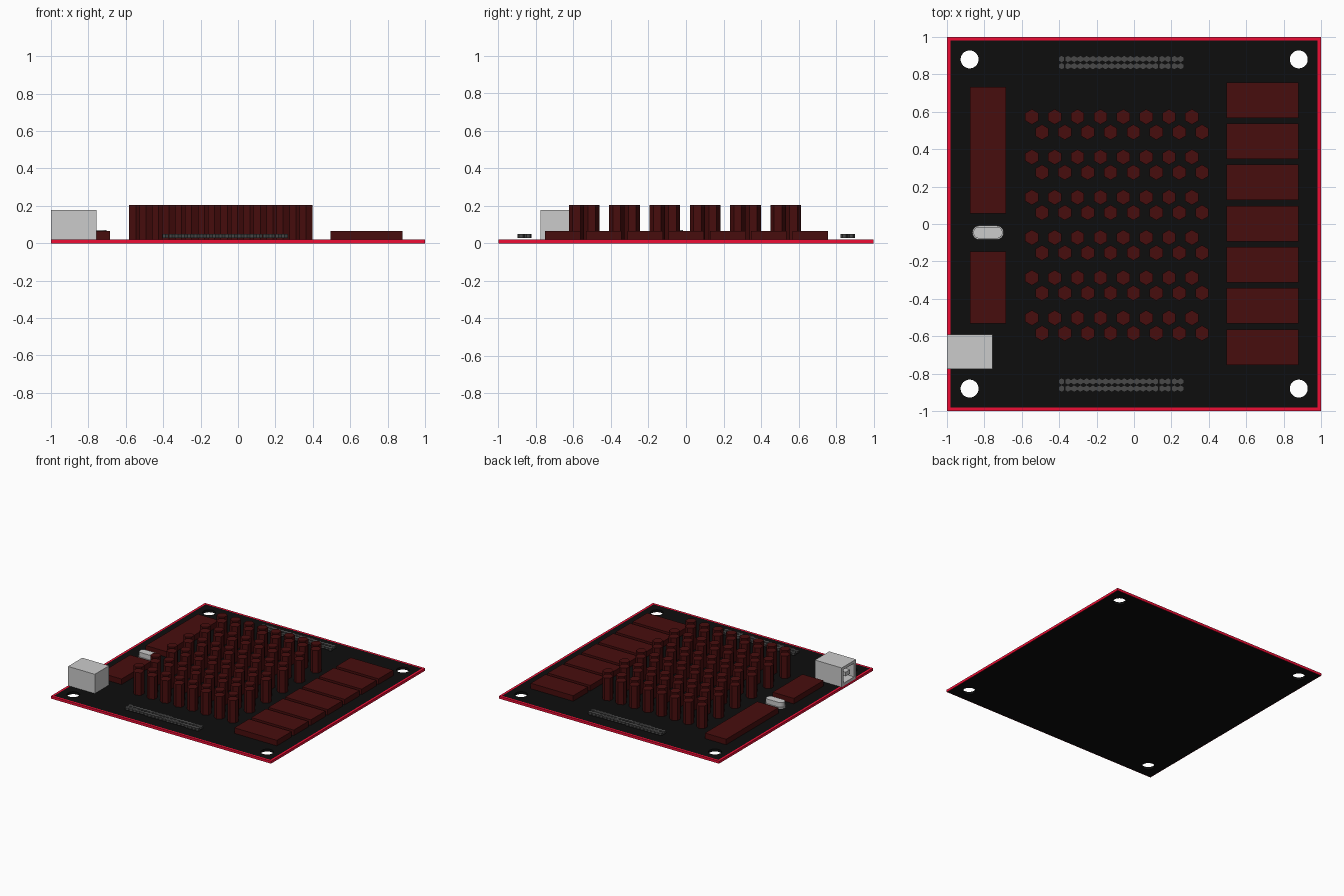
import bpy, bmesh
from math import pi, cos, sin
from mathutils import Matrix, Vector

if "Cube" in bpy.data.objects:
    bpy.data.objects.remove(bpy.data.objects["Cube"])


def material(name, rgb):
    m = bpy.data.materials.new(name)
    m.diffuse_color = (*rgb, 1)
    m.use_nodes = True
    m.node_tree.nodes["Principled BSDF"].inputs["Base Color"].default_value = m.diffuse_color
    return m


RED = material("edge_red", (0.87, 0.004, 0.035))
BLACK = material("board_black", (0.004, 0.004, 0.004))
MAROON = material("dark_red", (0.064, 0.004, 0.004))
PIN = material("pin_grey", (0.065, 0.065, 0.065))
TOP = 0.02  # top of the board


def finish(name, bm, *mats):
    bmesh.ops.recalc_face_normals(bm, faces=bm.faces)
    me = bpy.data.meshes.new(name)
    bm.to_mesh(me)
    bm.free()
    for m in mats:
        me.materials.append(m)
    ob = bpy.data.objects.new(name, me)
    bpy.context.collection.objects.link(ob)
    return ob


def add_box(bm, lo, hi):
    lo, hi = Vector(lo), Vector(hi)
    mat = Matrix.Translation((lo + hi) / 2) @ Matrix.Diagonal((*(hi - lo), 1))
    bmesh.ops.create_cube(bm, size=1, matrix=mat)


def add_prism(bm, x, y, z0, z1, r, sides):
    bmesh.ops.create_cone(bm, cap_ends=True, segments=sides, radius1=r, radius2=r,
                          depth=z1 - z0, matrix=Matrix.Translation((x, y, (z0 + z1) / 2)))


def box(name, lo, hi, *mats):
    bm = bmesh.new()
    add_box(bm, lo, hi)
    return finish(name, bm, *mats)


# Board: red edge, black faces, four mounting holes
bm = bmesh.new()
add_box(bm, (-1, -1, 0), (1, 1, TOP))
bm.normal_update()
for direction, width in ((1, 0.025), (-1, 0.005)):
    face = next(f for f in bm.faces if f.normal.z * direction > 0.9)
    bmesh.ops.inset_region(bm, faces=[face], thickness=width)
    face.material_index = 1
board = finish("board", bm, RED, BLACK)

bm = bmesh.new()
for x in (-0.879, 0.881):
    for y in (-0.88, 0.88):
        add_prism(bm, x, y, -0.1, 0.1, 0.048, 32)
for f in bm.faces:
    f.material_index = 1
cutter = finish("hole_cutter", bm, RED, BLACK)
cutter.hide_render = True
mod = board.modifiers.new("holes", "BOOLEAN")
mod.operation = "DIFFERENCE"
mod.solver = "EXACT"
mod.object = cutter
bpy.context.view_layer.objects.active = board
bpy.ops.object.modifier_apply(modifier=mod.name)
bpy.data.objects.remove(cutter)

# Six pairs of staggered hexagonal columns
for i in range(6):
    bm = bmesh.new()
    for dx, dy in ((0, 0), (0.054, -0.082)):
        for k in range(8):
            add_prism(bm, -0.546 + dx + k * 0.1222, 0.573 + dy - i * 0.215,
                      TOP, 0.205, 0.041, 6)
    finish(f"column_bank_{i + 1}", bm, MAROON)

# Double pin rows along the front and back edges
for name, y in (("back_pins", 0.863), ("front_pins", -0.861)):
    bm = bmesh.new()
    for row in (-0.019, 0.019):
        for k in range(20):
            add_prism(bm, -0.387 + k * 0.0335, y + row, 0.029, 0.049, 0.0192, 6)
    finish(name, bm, PIN)

# Chips
for i in range(7):
    y = 0.662 - i * 0.22
    box(f"right_chip_{i + 1}", (0.494, y - 0.095, TOP), (0.88, y + 0.095, 0.065), MAROON)
box("large_left_chip", (-0.877, 0.055, TOP), (-0.685, 0.732, 0.065), MAROON)
box("small_left_chip", (-0.877, -0.532, TOP), (-0.685, -0.146, 0.065), MAROON)


# Crystal: a rounded metal can on a wider flange
def add_stadium(bm, cx, cy, half, r, z0, z1):
    pts = []
    for i in range(26):
        a = -pi / 2 + pi * (i if i < 13 else i - 1) / 12
        pts.append((cx + (half if i < 13 else -half) + r * cos(a), cy + r * sin(a), z0))
    face = bm.faces.new([bm.verts.new(p) for p in pts])
    ext = bmesh.ops.extrude_face_region(bm, geom=[face], use_keep_orig=True)["geom"]
    verts = [g for g in ext if isinstance(g, bmesh.types.BMVert)]
    bmesh.ops.translate(bm, verts=verts, vec=(0, 0, z1 - z0))


bm = bmesh.new()
add_stadium(bm, -0.781, -0.046, 0.047, 0.037, TOP, 0.032)
add_stadium(bm, -0.781, -0.046, 0.047, 0.031, 0.032, 0.07)
crystal = finish("crystal", bm)
crystal.select_set(True)
bpy.context.view_layer.objects.active = crystal
bpy.ops.object.shade_smooth_by_angle()

# Cable socket: open toward -x with a tongue inside
bm = bmesh.new()
add_box(bm, (-1, -0.776, TOP), (-0.757, -0.591, 0.178))
bm.normal_update()
mouth = next(f for f in bm.faces if f.normal.x < -0.9)
bmesh.ops.inset_region(bm, faces=[mouth], thickness=0.033)
pushed = bmesh.ops.extrude_discrete_faces(bm, faces=[mouth])["faces"]
bmesh.ops.translate(bm, verts=pushed[0].verts, vec=(0.18, 0, 0))
finish("socket_shell", bm)
box("socket_tongue", (-0.99, -0.713, 0.082), (-0.82, -0.654, 0.116))
